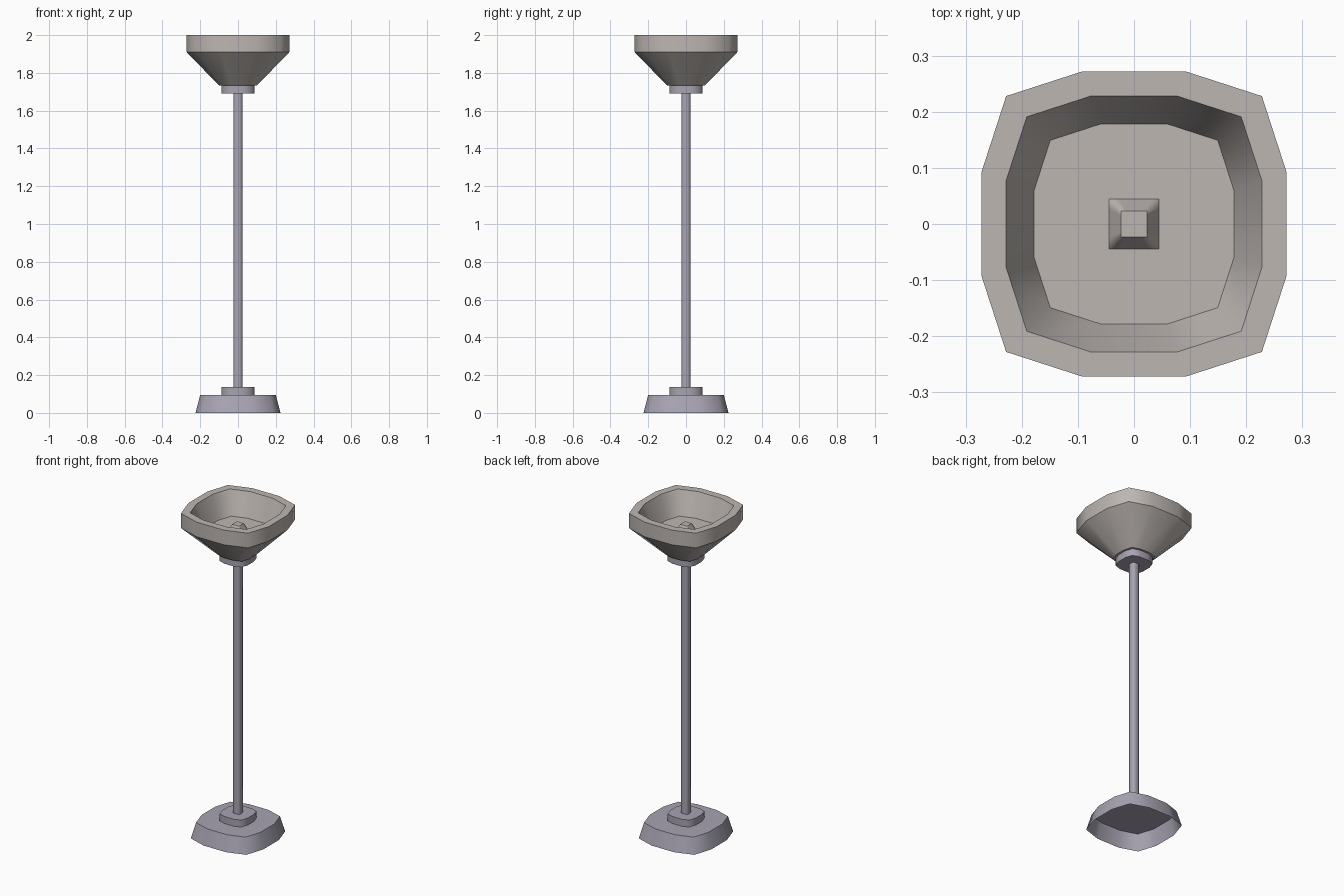
import bpy
import bmesh

cube = bpy.data.objects.get("Cube")
if cube:
    bpy.data.objects.remove(cube, do_unlink=True)


def make_material(name, rgb):
    mat = bpy.data.materials.new(name)
    mat.use_nodes = True
    mat.diffuse_color = (*rgb, 1)
    mat.node_tree.nodes["Principled BSDF"].inputs["Base Color"].default_value = (*rgb, 1)
    return mat


def outline(corner, flat):
    """Bulged square of half-width one: two flat-side points and a corner per quarter."""
    points = []
    x, y = 1, 0
    for _ in range(4):
        for a, b in ((1, -flat), (1, flat), (corner, corner)):
            points.append((a * x - b * y, a * y + b * x))
        x, y = -y, x
    return points


ROUNDED = outline(0.838, 0.338)
SQUARE = outline(1, 0.6)


def loft(name, rings, mat, shape=ROUNDED, open_bottom=False):
    """Stack (half-width, height) rings, smooth around and creased between rings."""
    bm = bmesh.new()
    loops = [[bm.verts.new((r * x, r * y, z)) for x, y in shape] for r, z in rings]
    n = len(shape)
    for low, high in zip(loops, loops[1:]):
        for i in range(n):
            j = (i + 1) % n
            bm.faces.new((low[i], low[j], high[j], high[i]))
    bm.faces.new(loops[-1])
    if not open_bottom:
        bm.faces.new(loops[0][::-1])
    for face in bm.faces:
        face.smooth = True
    for loop in loops:
        for i in range(n):
            bm.edges.get((loop[i], loop[(i + 1) % n])).smooth = False
    mesh = bpy.data.meshes.new(name)
    bm.to_mesh(mesh)
    bm.free()
    mesh.materials.append(mat)
    obj = bpy.data.objects.new(name, mesh)
    bpy.context.collection.objects.link(obj)
    return obj


metal = make_material("grey metal", (0.39, 0.37, 0.445))
stone = make_material("warm grey", (0.51, 0.47, 0.445))

# Stand: hollow foot, pole and the collars at both ends
loft("foot", [(0.225, 0), (0.2, 0.095)], metal, open_bottom=True)
for name, z in (("lower_collar", 0.095), ("upper_collar", 1.69)):
    loft(name, [(0.0875, z), (0.0875, z + 0.043)], metal)
loft("pole", [(0.023, 0.13), (0.023, 1.7)], metal)

# Bowl: flared outside, rim, sloped inside and floor
loft("bowl", [(0.1, 1.733), (0.272, 1.91), (0.272, 2),
              (0.228, 2), (0.178, 1.86)], stone)

# Small tapered holder standing on the bowl floor
loft("holder", [(0.045, 1.86), (0.023, 1.91)], stone, shape=SQUARE)
